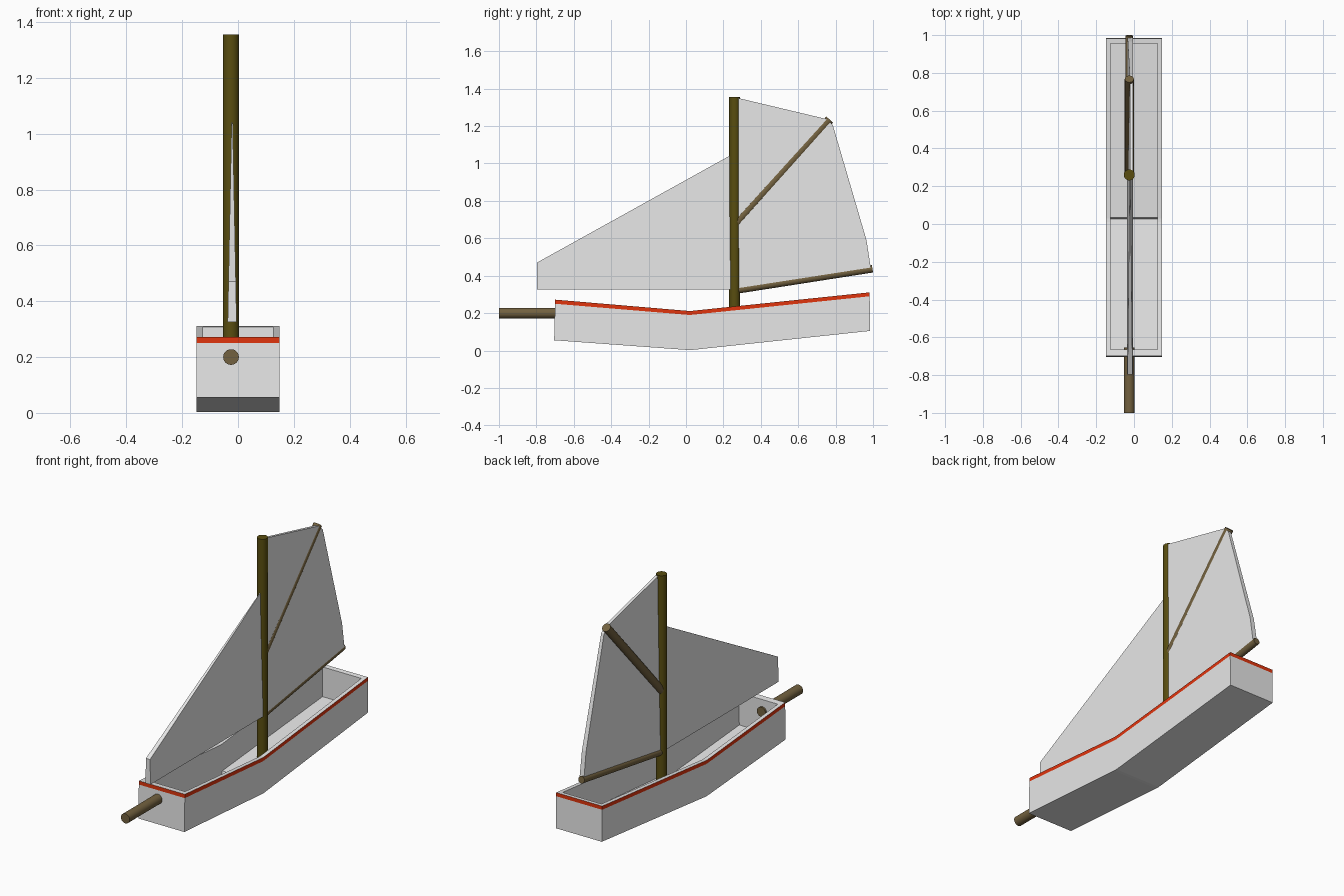
import bpy, bmesh, math
from mathutils import Vector

cube = bpy.data.objects.get("Cube")
if cube:
    bpy.data.objects.remove(cube, do_unlink=True)


def material(name, rgb):
    m = bpy.data.materials.new(name)
    m.use_nodes = True
    m.diffuse_color = (*rgb, 1)
    m.node_tree.nodes["Principled BSDF"].inputs["Base Color"].default_value = (*rgb, 1)
    return m


WHITE = material("off white", (0.8, 0.8, 0.8))
RED = material("trim red", (0.75, 0.035, 0.004))
OLIVE = material("dark olive wood", (0.10, 0.075, 0.005))
WOOD = material("brown wood", (0.17, 0.12, 0.05))
MID = -0.025  # sideways position of the rigging


def make_object(name, bm, *mats):
    bmesh.ops.recalc_face_normals(bm, faces=bm.faces)
    mesh = bpy.data.meshes.new(name)
    bm.to_mesh(mesh)
    bm.free()
    for m in mats:
        mesh.materials.append(m)
    obj = bpy.data.objects.new(name, mesh)
    bpy.context.collection.objects.link(obj)
    return obj


def spar(name, start, end, radius, mat):
    """Round pole between two (y, z) points."""
    a, b = Vector((MID, *start)), Vector((MID, *end))
    axis = b - a
    bpy.ops.mesh.primitive_cylinder_add(vertices=32, radius=radius, depth=axis.length,
                                        location=(a + b) / 2)
    obj = bpy.context.object
    obj.name = name
    obj.rotation_euler = axis.to_track_quat('Z', 'Y').to_euler()
    obj.data.materials.append(mat)
    bpy.ops.object.shade_smooth_by_angle(angle=math.radians(40))


def sail(name, outline, edges_at):
    """Flat sail from a (y, z) outline; edges_at(z) gives its two x limits."""
    bm = bmesh.new()
    sides = [[bm.verts.new((edges_at(z)[s], y, z)) for y, z in outline] for s in (0, 1)]
    for side in sides:
        bm.faces.new(side)
    n = len(outline)
    for i in range(n):
        j = (i + 1) % n
        bm.faces.new((sides[0][i], sides[0][j], sides[1][j], sides[1][i]))
    make_object(name, bm, WHITE)


def hull():
    """Open bent hull: rings for keel, trim line, rim, inner rim and floor."""
    rings = [  # half width, (y, z) per station
        (0.148, [(-0.705, 0.055), (0.01, 0.003), (0.03, 0.003), (0.985, 0.105)]),
        (0.148, [(-0.70, 0.25), (0.01, 0.191), (0.03, 0.191), (0.982, 0.29)]),
        (0.148, [(-0.70, 0.272), (0.01, 0.212), (0.03, 0.212), (0.982, 0.311)]),
        (0.125, [(-0.665, 0.269), (0.01, 0.212), (0.03, 0.212), (0.955, 0.308)]),
        (0.125, [(-0.668, 0.08), (0.026, 0.025), (0.034, 0.055), (0.955, 0.135)]),
    ]
    bm = bmesh.new()
    loops = []
    for w, stations in rings:
        right = [bm.verts.new((-w, y, z)) for y, z in stations]
        left = [bm.verts.new((w, y, z)) for y, z in stations]
        loops.append(right + left[::-1])
    n = len(loops[0])
    for level, (low, high) in enumerate(zip(loops, loops[1:])):
        for i in range(n):
            j = (i + 1) % n
            f = bm.faces.new((low[i], low[j], high[j], high[i]))
            f.material_index = 1 if level == 1 else 0
    # keel and floor
    for loop in (loops[0], loops[-1]):
        for i in range(n // 2 - 1):
            bm.faces.new((loop[i], loop[i + 1], loop[n - 2 - i], loop[n - 1 - i]))
    make_object("hull", bm, WHITE, RED)


hull()

# Spars
spar("mast", (0.26, 0.06), (0.26, 1.355), 0.029, OLIVE)
spar("boom", (0.26, 0.322), (0.997, 0.437), 0.02, WOOD)
spar("gaff", (0.25, 0.66), (0.768, 1.235), 0.024, WOOD)
spar("bowsprit", (-1.0, 0.2), (-0.655, 0.2), 0.028, WOOD)


# Sails thin out towards the top
def jib_edges(z):
    t = min(1, max(0, (z - 0.33) / 0.71))
    half = 0.016 - 0.014 * t
    return -0.021 - half, -0.021 + half


def main_edges(z):
    t = min(1, max(0, (z - 0.33) / 1.02))
    return -0.037 + 0.017 * t, -0.007 + 0.003 * t


sail("jib", [(-0.797, 0.325), (-0.797, 0.47), (0.24, 1.045), (0.24, 0.325)], jib_edges)
sail("mainsail", [(0.27, 0.325), (0.27, 1.352), (0.75, 1.238), (0.785, 1.205),
                  (0.965, 0.59), (0.988, 0.44)], main_edges)
